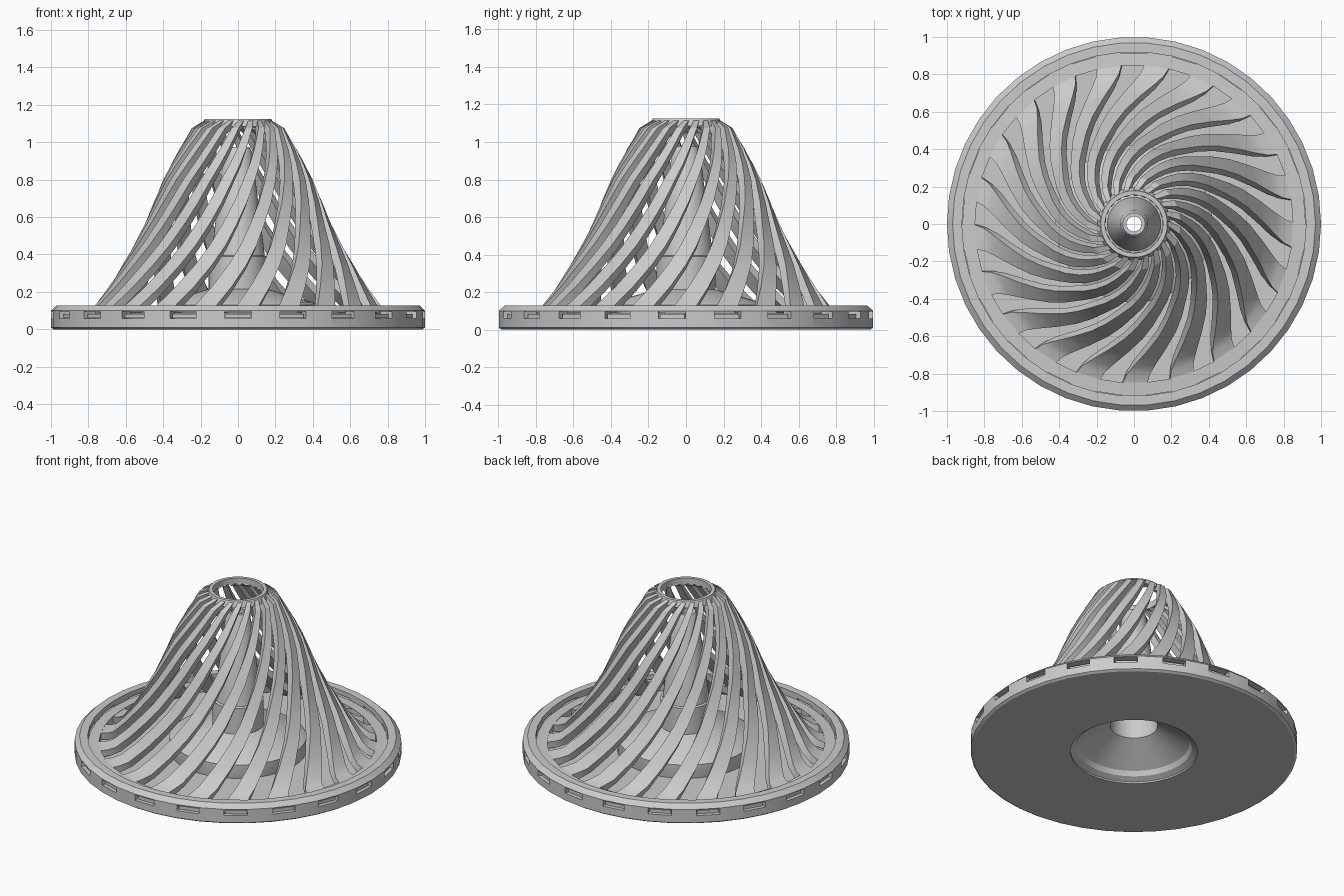
import bpy, bmesh, math

if "Cube" in bpy.data.objects:
    bpy.data.objects.remove(bpy.data.objects["Cube"])

COUNT = 21                      # ribs, tabs and windows
STEP = 2 * math.pi / COUNT
FRONT = -math.pi / 2
SIDES = 42


def polar(r, a, z):
    return (r * math.cos(a), r * math.sin(a), z)


def finish(name, bm, smooth=28):
    bmesh.ops.recalc_face_normals(bm, faces=bm.faces)
    mesh = bpy.data.meshes.new(name)
    bm.to_mesh(mesh)
    bm.free()
    ob = bpy.data.objects.new(name, mesh)
    bpy.context.collection.objects.link(ob)
    if smooth:
        bpy.ops.object.select_all(action='DESELECT')
        ob.select_set(True)
        bpy.context.view_layer.objects.active = ob
        bpy.ops.object.shade_smooth_by_angle(angle=math.radians(smooth))
    return ob


def bridge(bm, rings, closed):
    # join neighbouring point loops with quads
    n = len(rings)
    for i in range(n if closed else n - 1):
        a, b = rings[i], rings[(i + 1) % n]
        m = len(a)
        for j in range(m):
            k = (j + 1) % m
            bm.faces.new((a[j], a[k], b[k], b[j]))


def lathe(name, profile, sides=SIDES, smooth=28):
    # revolve a closed (radius, z) profile
    bm = bmesh.new()
    rings = [[bm.verts.new(polar(r, FRONT + (i + 0.5) * 2 * math.pi / sides, z))
              for r, z in profile] for i in range(sides)]
    bridge(bm, rings, True)
    return finish(name, bm, smooth)


def blocks(name, r0, r1, z0, z1, width):
    # ring of radial boxes
    bm = bmesh.new()
    for k in range(COUNT):
        a = FRONT + k * STEP
        c, s = math.cos(a), math.sin(a)
        rings = [[bm.verts.new((r * c - t * s, r * s + t * c, z))
                  for t, z in ((-width, z0), (width, z0), (width, z1), (-width, z1))]
                 for r in (r0, r1)]
        bridge(bm, rings, False)
        bm.faces.new(rings[0])
        bm.faces.new(rings[1])
    return finish(name, bm, 0)


# base tray with rim, and windows through the rim
tray = lathe("base_tray", [
    (0.39, 0.0), (0.985, 0.0), (1.0, 0.01), (1.0, 0.1), (0.97, 0.128),
    (0.92, 0.128), (0.92, 0.04), (0.39, 0.04)])
cutter = blocks("window_cutter", 0.88, 1.1, 0.058, 0.096, 0.072)
cutter.hide_render = True
cutter.hide_viewport = True
cut = tray.modifiers.new("windows", 'BOOLEAN')
cut.operation = 'DIFFERENCE'
cut.solver = 'EXACT'
cut.object = cutter

# central funnel boss, collar and hollow nozzle
lathe("funnel_nozzle", [
    (0.41, 0.0), (0.42, 0.03), (0.42, 0.13), (0.40, 0.145), (0.157, 0.215),
    (0.157, 0.39), (0.143, 0.395), (0.075, 0.95), (0.06, 0.975), (0.04, 0.975),
    (0.04, 0.94), (0.11, 0.39), (0.145, 0.37), (0.145, 0.18), (0.34, 0.06),
    (0.355, 0.03)])

# bell cage: stations of radius, height, twist in degrees
path = [(0.87, 0.085, 0), (0.81, 0.1, 1.5), (0.765, 0.128, 4), (0.688, 0.23, 10),
        (0.616, 0.347, 17), (0.556, 0.45, 23), (0.5, 0.56, 29), (0.45, 0.68, 36),
        (0.40, 0.80, 43), (0.356, 0.885, 49), (0.312, 0.965, 55),
        (0.248, 1.075, 65), (0.175, 1.12, 75)]
THICK = 0.045
bm = bmesh.new()
for k in range(COUNT):
    rings = []
    for i, (r, z, tw) in enumerate(path):
        p, q = path[max(i - 1, 0)], path[min(i + 1, len(path) - 1)]
        dr, dz = q[0] - p[0], q[1] - p[1]
        d = math.hypot(dr, dz)
        ri, zi = r - THICK * dz / d, z + THICK * dr / d   # inner skin
        a = FRONT + k * STEP + math.radians(tw)
        h = STEP * 0.26
        rings.append([bm.verts.new(polar(*v)) for v in (
            (r, a - h, z), (r, a + h, z), (ri, a + h, zi), (ri, a - h, zi))])
    bridge(bm, rings, False)
    bm.faces.new(rings[0])
    bm.faces.new(rings[-1])
finish("twisted_ribs", bm)

# flange under the ribs, top ring and snap tabs
lathe("cage_flange", [(0.85, 0.045), (0.918, 0.045), (0.918, 0.088), (0.85, 0.092)])
lathe("cage_top_ring", [(0.155, 1.085), (0.195, 1.085), (0.178, 1.125), (0.155, 1.125)])
blocks("snap_tabs", 0.9, 0.975, 0.06, 0.082, 0.066)
